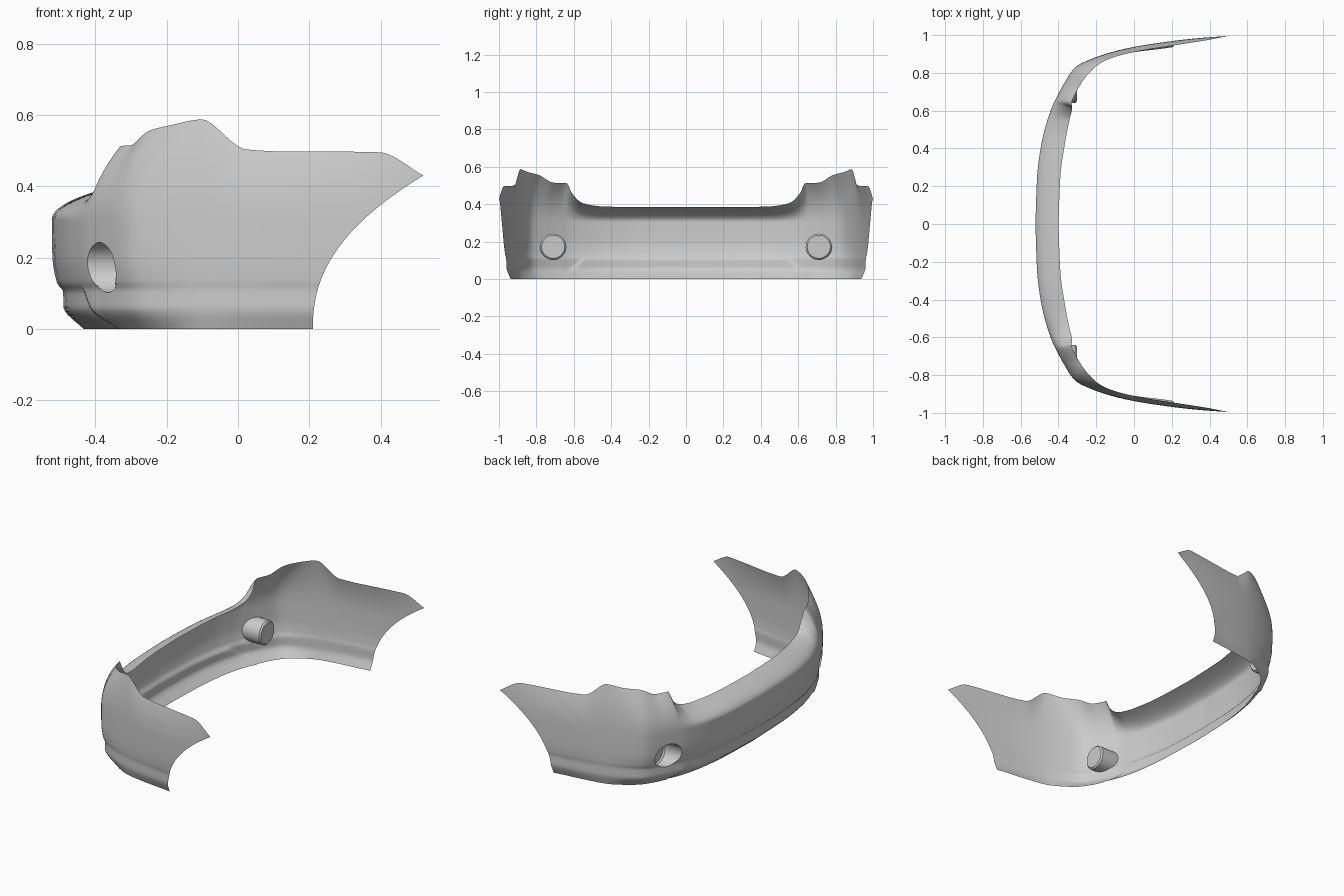
import bpy, bmesh, math

cube = bpy.data.objects.get("Cube")
if cube:
    bpy.data.objects.remove(cube)

paint = bpy.data.materials.new("primer_grey")
grey = (0.6, 0.6, 0.6, 1)
paint.use_nodes = True
paint.diffuse_color = grey
paint.node_tree.nodes["Principled BSDF"].inputs["Base Color"].default_value = grey


def slope(keys, values, i):
    """Tangent of a monotone cubic at key i."""
    last = len(keys) - 1
    if i == 0 or i == last:
        a = max(i - 1, 0)
        return (values[a + 1] - values[a]) / (keys[a + 1] - keys[a])
    before = (values[i] - values[i - 1]) / (keys[i] - keys[i - 1])
    after = (values[i + 1] - values[i]) / (keys[i + 1] - keys[i])
    if before * after <= 0:
        return 0.0
    return 2 * before * after / (before + after)


def smooth_curve(keys, values, t):
    """Monotone cubic interpolation, free of overshoot."""
    i = 0
    while i < len(keys) - 2 and t > keys[i + 1]:
        i += 1
    width = keys[i + 1] - keys[i]
    u = (t - keys[i]) / width
    start = slope(keys, values, i) * width
    end = slope(keys, values, i + 1) * width
    rise = values[i + 1] - values[i]
    return values[i] + u * (start + u * (3 * rise - 2 * start - end
                                         + u * (start + end - 2 * rise)))


# Stations from the centre line round the corner to the wheel arch:
# widest x, y; top edge x, y, z; bottom edge x, y
stations = [
    (-.522, 0, -.40, 0, .385, -.44, 0),
    (-.513, .25, -.39, .25, .385, -.43, .25),
    (-.485, .45, -.365, .43, .387, -.41, .43),
    (-.455, .56, -.342, .55, .405, -.385, .54),
    (-.43, .63, -.328, .61, .46, -.36, .61),
    (-.41, .67, -.33, .64, .512, -.34, .65),
    (-.375, .735, -.30, .71, .515, -.31, .715),
    (-.31, .83, -.25, .785, .555, -.26, .79),
    (-.23, .872, -.18, .85, .573, -.19, .845),
]
CORNER = len(stations)
SIDE_START, SIDE_END, SIDE_STEPS = -.1, .52, 5
side_rows = [(.915, .885, .587, .89), (.942, .915, .503, .913),
             (.961, .936, .497, .928), (.977, .955, .497, .946),
             (.989, .975, .495, .96), (1, 1, .43, .97)]
for n, (wide, top, height, bottom) in enumerate(side_rows):
    x = SIDE_START + (SIDE_END - SIDE_START) * n / SIDE_STEPS
    stations.append((x, wide, x, top, height, x, bottom))
station_ids = list(range(len(stations)))
channels = list(zip(*stations))

# How far the lower section leans towards the bottom edge, by height
lean_heights = (0, .05, .06, .11, .13, .2, .26, .31)
lean_amounts = (1, .36, .31, .3, .17, .02, 0, 0)
SHOULDER = .305


def seam_height(y):
    return .118 * min(1, max(0, (.68 - y) / .13))


def surface(s, row):
    """Point on the skin; row is (kind, value)."""
    ox, oy, tx, ty, tz, bx, by = [smooth_curve(station_ids, c, s) for c in channels]
    kind, value = row
    if kind == "lower":
        w = smooth_curve(lean_heights, lean_amounts, value)
        recess = min(1, max(0, (seam_height(oy) - value) / .012))
        return (ox + w * (bx - ox) + .007 * recess, oy + w * (by - oy), value)
    w = value ** 2.1
    return (ox + w * (tx - ox), oy + w * (ty - oy), SHOULDER + value * (tz - SHOULDER))


def arch_x(z):
    return .21 + .31 * (max(z, 0) / .43) ** 2.3


def station_at(x):
    return CORNER + SIDE_STEPS * (x - SIDE_START) / (SIDE_END - SIDE_START)


def end_station(row):
    """Where a row meets the wheel arch."""
    x = .35
    for _ in range(30):
        x = .5 * x + .5 * arch_x(surface(station_at(x), row)[2])
    return station_at(x)


LOWER, UPPER, DENSITY = 31, 14, 12
rows = [("lower", SHOULDER * j / LOWER) for j in range(LOWER)]
rows += [("upper", j / UPPER) for j in range(UPPER + 1)]


def finish(bm, name, angle):
    mesh = bpy.data.meshes.new(name)
    bm.to_mesh(mesh)
    bm.free()
    mesh.materials.append(paint)
    obj = bpy.data.objects.new(name, mesh)
    bpy.context.collection.objects.link(obj)
    bpy.ops.object.select_all(action='DESELECT')
    obj.select_set(True)
    bpy.context.view_layer.objects.active = obj
    bpy.ops.object.shade_smooth_by_angle(angle=math.radians(angle))
    mirror = obj.modifiers.new("mirror", 'MIRROR')
    mirror.use_axis = (False, True, False)
    return obj


# Bumper skin, one half
bm = bmesh.new()
columns = (len(stations) - 1) * DENSITY
grid = []
for row in rows:
    end = end_station(row)
    line = []
    for i in range(columns + 1):
        s = i / DENSITY
        if s > CORNER:
            s = CORNER + (s - CORNER) * (end - CORNER) / SIDE_STEPS
        line.append(bm.verts.new(surface(s, row)))
    grid.append(line)
for low, high in zip(grid, grid[1:]):
    for i in range(columns):
        bm.faces.new((low[i], high[i], high[i + 1], low[i + 1]))

# Round lamp opening
LAMP_Y, LAMP_Z, LAMP_R = .71, .172, .07


def lamp_distance(p):
    return math.hypot(p.y - LAMP_Y, p.z - LAMP_Z)


hole = [f for f in bm.faces if lamp_distance(f.calc_center_median()) < LAMP_R]
bmesh.ops.delete(bm, geom=hole, context='FACES')
rim = [v for v in bm.verts if v.is_boundary and lamp_distance(v.co) < LAMP_R * 1.4]
for v in rim:
    grow = LAMP_R / lamp_distance(v.co)
    y = LAMP_Y + (v.co.y - LAMP_Y) * grow
    v.co.x += .6 * (y - v.co.y)
    v.co.y = y
    v.co.z = LAMP_Z + (v.co.z - LAMP_Z) * grow
rim.sort(key=lambda v: math.atan2(v.co.z - LAMP_Z, v.co.y - LAMP_Y))
rim_points = [v.co.copy() for v in rim]
finish(bm, "bumper_skin", 40)

# Lamp housing: tube running inward from the opening, with a bevelled cap
bm = bmesh.new()
rings = [[bm.verts.new(p) for p in rim_points]]
for x, scale in ((-.312, 1), (-.303, .88)):
    rings.append([bm.verts.new((x, LAMP_Y + (p.y - LAMP_Y) * scale,
                                LAMP_Z + (p.z - LAMP_Z) * scale)) for p in rim_points])
for a, b in zip(rings, rings[1:]):
    for i in range(len(a)):
        k = (i + 1) % len(a)
        bm.faces.new((a[i], a[k], b[k], b[i]))
bm.faces.new(rings[-1])
bmesh.ops.recalc_face_normals(bm, faces=bm.faces)
finish(bm, "lamp_housing", 30)
